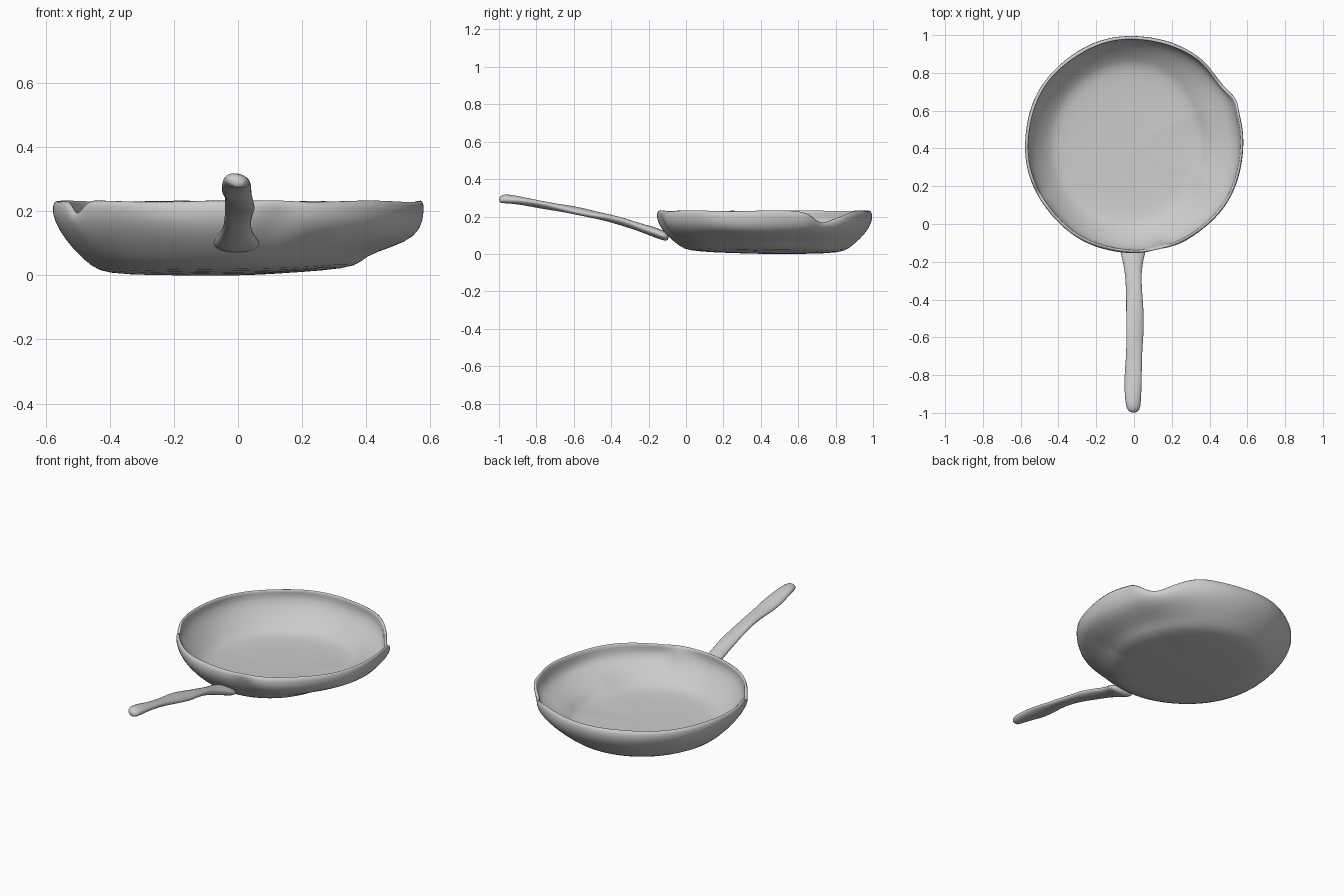
import bpy, bmesh
from math import sin, cos, pi, radians, exp, atan2

if "Cube" in bpy.data.objects:
    bpy.data.objects.remove(bpy.data.objects["Cube"])

iron = bpy.data.materials.new("grey_iron")
iron.use_nodes = True
iron.diffuse_color = (0.6, 0.6, 0.6, 1)
iron.node_tree.nodes["Principled BSDF"].inputs["Base Color"].default_value = (0.6, 0.6, 0.6, 1)


def bump(angle, centre, width):
    """Smooth hump around a direction given in degrees."""
    d = atan2(sin(angle - radians(centre)), cos(angle - radians(centre)))
    return exp(-(d / radians(width)) ** 2)


def loft(name, rings, cap_start, cap_end):
    """Join rings of points with quads; caps are fans to a point."""
    bm = bmesh.new()
    rows = [[bm.verts.new(p) for p in ring] for ring in rings]
    n = len(rows[0])
    for a, b in zip(rows, rows[1:]):
        for j in range(n):
            k = (j + 1) % n
            bm.faces.new((a[j], b[j], b[k], a[k]))
    if cap_start:
        tip = bm.verts.new(cap_start)
        for j in range(n):
            bm.faces.new((tip, rows[0][j], rows[0][(j + 1) % n]))
    if cap_end:
        tip = bm.verts.new(cap_end)
        for j in range(n):
            bm.faces.new((tip, rows[-1][(j + 1) % n], rows[-1][j]))
    mesh = bpy.data.meshes.new(name)
    bm.to_mesh(mesh)
    bm.free()
    obj = bpy.data.objects.new(name, mesh)
    bpy.context.collection.objects.link(obj)
    mesh.materials.append(iron)
    for p in mesh.polygons:
        p.use_smooth = True
    return obj


# Pan: a round wall profile that becomes a stepped one on the left side
ROUND = [(0.12, 0.0), (0.27, 0.0), (0.41, 0.006), (0.455, 0.025), (0.515, 0.08),
         (0.562, 0.14), (0.582, 0.195), (0.572, 0.235)]
STEPPED = [(0.12, 0.005), (0.27, 0.015), (0.375, 0.028), (0.395, 0.06), (0.48, 0.088),
           (0.555, 0.12), (0.58, 0.17), (0.578, 0.233)]
CENTRE_Y = 0.42
SEGMENTS = 96


def pan_point(i, a):
    (r0, z0), (r1, z1) = ROUND[i], STEPPED[i]
    w = min(1, 1.25 * bump(a, 0, 55))
    r, z = r0 + (r1 - r0) * w, z0 + (z1 - z0) * w
    height = z / 0.235
    # pouring spout with a dipped lip, and a small nick on the other side
    r += height ** 3 * (0.022 * bump(a, 24, 5) - 0.018 * bump(a, 37, 8))
    dip = 0.06 * bump(a, 33, 9) + 0.025 * bump(a, 46, 9) + 0.06 * bump(a, 208, 3)
    z -= dip * height ** 4
    # dent beside the handle and a slight hand-made wobble
    if 0.12 < z < 0.21:
        r -= 0.02 * bump(a, -77, 6)
    r += 0.005 * height * sin(5 * a + 1) * sin(3 * a + i)
    z += 0.002 * sin(7 * a + i) * height
    y = r * sin(a)
    z += 0.012 * max(0, -y / 0.45) * (1 - height)
    return (r * cos(a), CENTRE_Y + y, max(z, 0))


pan = loft("pan_bowl",
           [[pan_point(i, 2 * pi * j / SEGMENTS) for j in range(SEGMENTS)]
            for i in range(len(ROUND))], (0, CENTRE_Y, 0), None)
solid = pan.modifiers.new("thickness", 'SOLIDIFY')
solid.thickness = 0.018
solid.offset = 1
smooth = pan.modifiers.new("smooth", 'SUBSURF')
smooth.levels = smooth.render_levels = 1

# Handle: uneven, slightly twisted bar; y, z, half width, half thickness
HANDLE = [(-0.995, 0.29, 0.025, 0.018), (-0.97, 0.297, 0.042, 0.026), (-0.9, 0.288, 0.046, 0.024),
          (-0.8, 0.268, 0.05, 0.02), (-0.7, 0.25, 0.043, 0.021), (-0.6, 0.235, 0.048, 0.022),
          (-0.5, 0.212, 0.05, 0.02), (-0.4, 0.19, 0.046, 0.022), (-0.3, 0.16, 0.044, 0.022),
          (-0.22, 0.133, 0.05, 0.025), (-0.15, 0.11, 0.068, 0.03), (-0.1, 0.09, 0.085, 0.026)]
SIDES = 12


def handle_ring(y, z, w, t):
    twist = 0.25 * sin(14 * y) if y < -0.25 else 0
    shift = 0.006 * sin(9 * y)
    ring = []
    for j in range(SIDES):
        a = 2 * pi * j / SIDES
        u, v = w * cos(a), t * sin(a)
        ring.append((shift + u * cos(twist) - v * sin(twist), y,
                     z + u * sin(twist) + v * cos(twist)))
    return ring


handle = loft("handle", [handle_ring(*s) for s in HANDLE],
              (0, -1.0, 0.29), (0, -0.09, 0.09))
bm = bmesh.new()
bm.from_mesh(handle.data)
bmesh.ops.recalc_face_normals(bm, faces=bm.faces)
bm.to_mesh(handle.data)
bm.free()
smooth = handle.modifiers.new("smooth", 'SUBSURF')
smooth.levels = smooth.render_levels = 1
